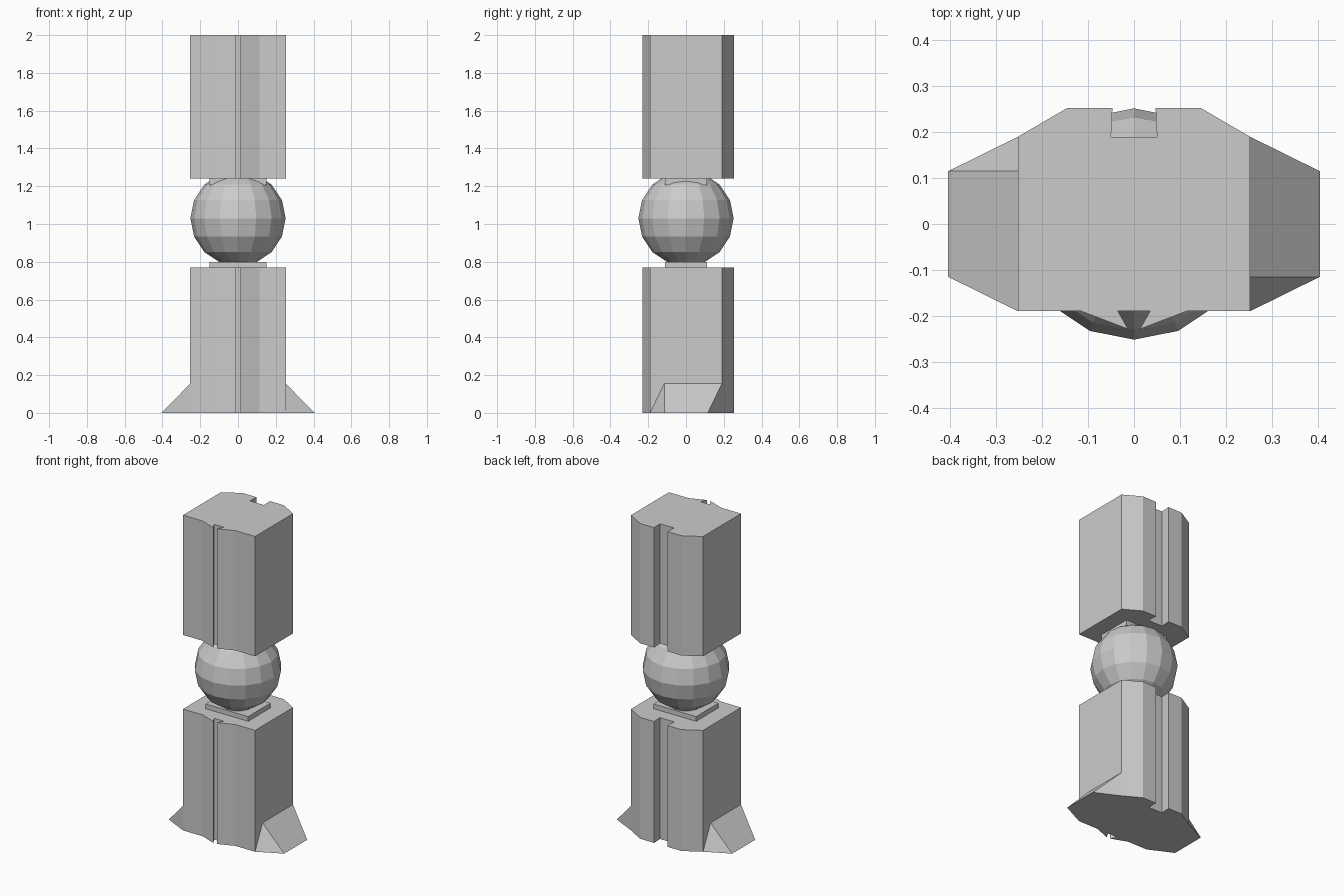
import bpy, bmesh
from math import radians

if "Cube" in bpy.data.objects:
    bpy.data.objects.remove(bpy.data.objects["Cube"])

grey = bpy.data.materials.new("stone grey")
grey.diffuse_color = (0.6, 0.6, 0.6, 1)
grey.use_nodes = True
grey.node_tree.nodes["Principled BSDF"].inputs["Base Color"].default_value = grey.diffuse_color


def finish(name, bm):
    bmesh.ops.recalc_face_normals(bm, faces=bm.faces[:])
    mesh = bpy.data.meshes.new(name)
    bm.to_mesh(mesh)
    bm.free()
    mesh.materials.append(grey)
    obj = bpy.data.objects.new(name, mesh)
    bpy.context.collection.objects.link(obj)
    return obj


def prism(name, outline, z0, z1):
    """Extrude a flat outline from z0 to z1."""
    bm = bmesh.new()
    face = bm.faces.new([bm.verts.new((x, y, z0)) for x, y in outline])
    out = bmesh.ops.extrude_face_region(bm, geom=[face])
    top = [v for v in out["geom"] if isinstance(v, bmesh.types.BMVert)]
    bmesh.ops.translate(bm, verts=top, vec=(0, 0, z1 - z0))
    return finish(name, bm)


# Block outline: dovetail groove in the front ridge, wide slot in the back
half = [(0.035, -0.19), (0.013, -0.229), (0.115, -0.19), (0.253, -0.19),
        (0.253, 0.19), (0.145, 0.253), (0.047, 0.253), (0.05, 0.19)]
outline = half + [(-x, y) for x, y in reversed(half)]
prism("lower_block", outline, 0.0, 0.77)
prism("upper_block", outline, 1.24, 2.0)

# Rectangular cores that stick out between the blocks and the ball
core = [(-0.15, -0.112), (0.15, -0.112), (0.15, 0.112), (-0.15, 0.112)]
prism("lower_core", core, 0.002, 0.80)
prism("upper_core", core, 1.207, 1.998)

# Faceted ball
bm = bmesh.new()
bmesh.ops.create_uvsphere(bm, u_segments=16, v_segments=8, radius=0.252)
bmesh.ops.translate(bm, verts=bm.verts[:], vec=(0, 0, 1.03))
finish("ball", bm)

# Sloped feet, the left one being the right one turned half a circle
for name, s in (("right_foot", 1), ("left_foot", -1)):
    bm = bmesh.new()
    pts = [(0.253, -0.19, 0), (0.253, 0.19, 0), (0.405, 0.115, 0),
           (0.405, -0.115, 0), (0.253, -0.115, 0.155), (0.253, 0.19, 0.155)]
    v = [bm.verts.new((s * x, s * y, z)) for x, y, z in pts]
    for ids in ((0, 1, 2, 3), (0, 4, 5, 1), (0, 3, 4), (3, 2, 5, 4), (1, 5, 2)):
        bm.faces.new([v[i] for i in ids])
    finish(name, bm)
